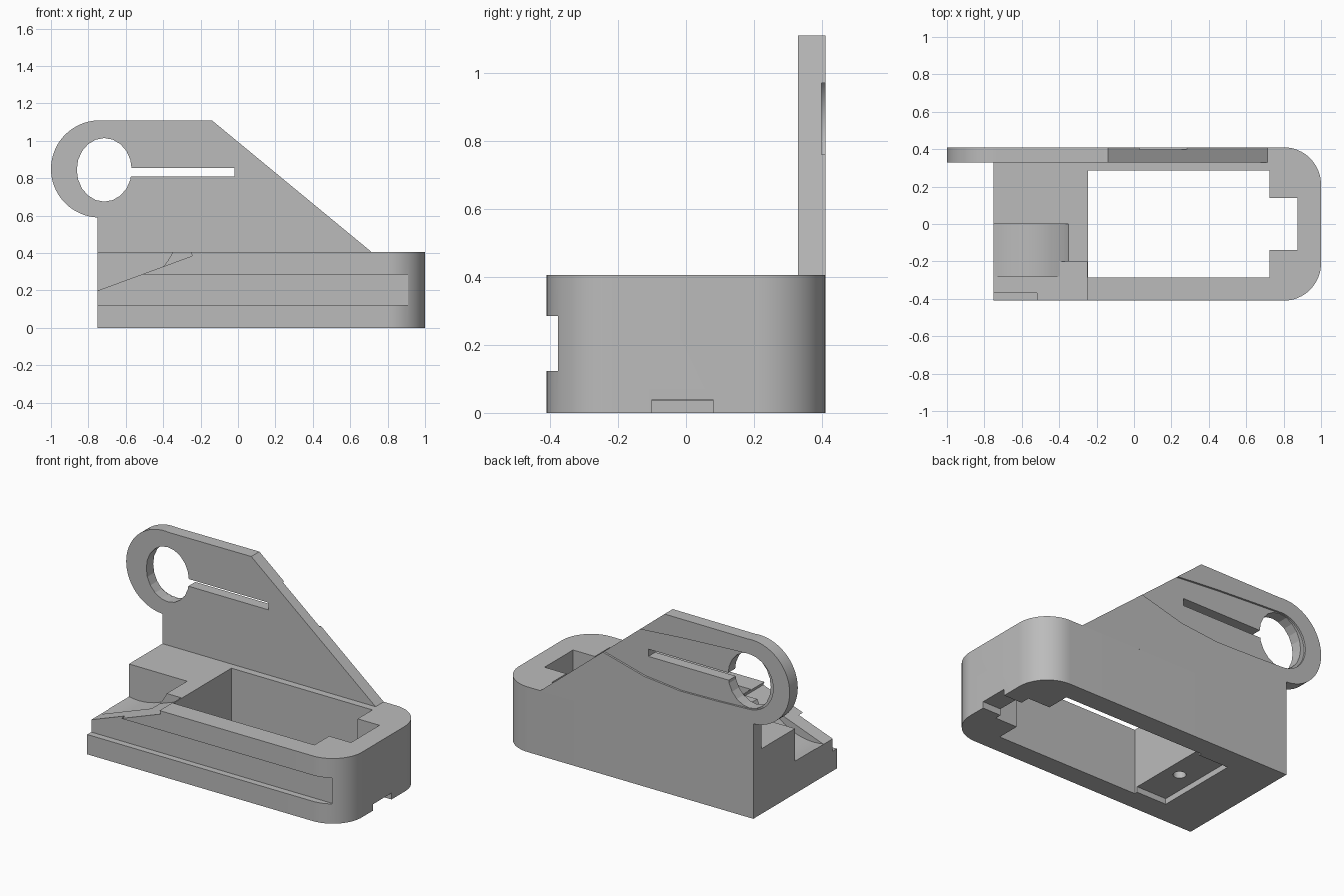
import bpy, bmesh
from math import sin, cos, pi, radians
from mathutils import Vector

if "Cube" in bpy.data.objects:
    bpy.data.objects.remove(bpy.data.objects["Cube"])

grey = bpy.data.materials.new("plain_grey")
grey.use_nodes = True
grey.diffuse_color = (0.5, 0.5, 0.5, 1)
grey.node_tree.nodes["Principled BSDF"].inputs["Base Color"].default_value = (0.5, 0.5, 0.5, 1)


def arc(cx, cy, rx, ry, start, end, steps):
    angles = [radians(start + (end - start) * i / steps) for i in range(steps + 1)]
    return [(cx + rx * cos(a), cy + ry * sin(a)) for a in angles]


def prism(name, outline, low, high, axis):
    """Extrude an outline: XY outline along z, or XZ outline along y."""
    def place(u, v, w):
        return (u, v, w) if axis == "z" else (u, w, v)
    bm = bmesh.new()
    face = bm.faces.new([bm.verts.new(place(u, v, low)) for u, v in outline])
    top = bmesh.ops.extrude_face_region(bm, geom=[face])["geom"]
    shift = Vector(place(0, 0, high - low))
    bmesh.ops.translate(bm, vec=shift, verts=[g for g in top if isinstance(g, bmesh.types.BMVert)])
    bmesh.ops.recalc_face_normals(bm, faces=bm.faces)
    mesh = bpy.data.meshes.new(name)
    bm.to_mesh(mesh)
    bm.free()
    mesh.materials.append(grey)
    obj = bpy.data.objects.new(name, mesh)
    bpy.context.collection.objects.link(obj)
    return obj


def box(name, x0, x1, y0, y1, z0, z1):
    return prism(name, [(x0, y0), (x1, y0), (x1, y1), (x0, y1)], z0, z1, "z")


def carve(target, cutters):
    """Subtract the cutters, bake the result and remove them."""
    for cutter in cutters:
        cutter.hide_render = True
        mod = target.modifiers.new("cut", "BOOLEAN")
        mod.operation, mod.solver, mod.object = "DIFFERENCE", "EXACT", cutter
    graph = bpy.context.evaluated_depsgraph_get()
    mesh = bpy.data.meshes.new_from_object(target.evaluated_get(graph))
    target.modifiers.clear()
    target.data = mesh
    for cutter in cutters:
        bpy.data.objects.remove(cutter)
    bpy.ops.object.select_all(action="DESELECT")
    target.select_set(True)
    bpy.context.view_layer.objects.active = target
    bpy.ops.object.shade_smooth_by_angle(angle=radians(15))


# Base block with two rounded corners
outline = [(-0.75, 0.41), (-0.75, -0.41)]
outline += arc(0.8, -0.21, 0.2, 0.2, -90, 0, 16)
outline += arc(0.8, 0.21, 0.2, 0.2, 0, 90, 16)
base = prism("base_block", outline, 0, 0.405, "z")

# Through pocket with an end tab
pocket = [(-0.245, -0.285), (0.725, -0.285), (0.725, -0.14), (0.875, -0.14),
          (0.875, 0.14), (0.725, 0.14), (0.725, 0.285), (-0.245, 0.285)]
carve(base, [
    prism("pocket_cutter", pocket, -0.1, 0.6, "z"),
    # Long groove in the front
    box("groove_cutter", -0.9, 0.91, -0.6, -0.37, 0.123, 0.285),
    # Sloped ramp and scooped floor at the front corner
    prism("ramp_cutter", [(-0.85, 0.163), (-0.245, 0.385), (-0.319, 0.587), (-0.85, 0.587)],
          -0.6, -0.2, "y"),
    prism("scoop_cutter", arc(-0.68, 0.56, 0.365, 0.365, 0, 360, 64)[:-1], -0.28, 0, "y"),
    # Underside notch, seat recess and screw hole
    box("end_notch_cutter", 0.8, 1.1, -0.1, 0.08, -0.1, 0.04),
    box("seat_cutter", -0.45, -0.2, -0.265, 0.265, -0.1, 0.035),
    prism("screw_cutter", arc(-0.34, -0.015, 0.036, 0.036, 0, 360, 24)[:-1], -0.05, 0.1, "z"),
])

# Upright plate with a rounded end
outline = [(-0.75, 0.405), (0.715, 0.405), (-0.14, 1.11)]
outline += arc(-0.738, 0.85, 0.262, 0.26, 83, 267, 36)
plate = prism("upright_plate", outline, 0.33, 0.41, "y")

# Shallow flared channel in the back of the plate
channel = [(0.4, 0.80), (0.4, 0.94), (0.03, 0.97), (-0.26, 0.993), (-0.57, 1.01)]
channel += arc(-0.715, 0.845, 0.172, 0.172, 90, 270, 20)
channel += [(-0.5, 0.665), (-0.25, 0.66), (0, 0.685), (0.285, 0.76)]
carve(plate, [
    prism("ring_cutter", arc(-0.715, 0.845, 0.147, 0.17, 0, 360, 20)[:-1], 0.2, 0.6, "y"),
    prism("slot_cutter", [(-0.7, 0.81), (-0.02, 0.81), (-0.02, 0.855), (-0.7, 0.855)],
          0.2, 0.6, "y"),
    prism("channel_cutter", channel, 0.398, 0.6, "y"),
])
